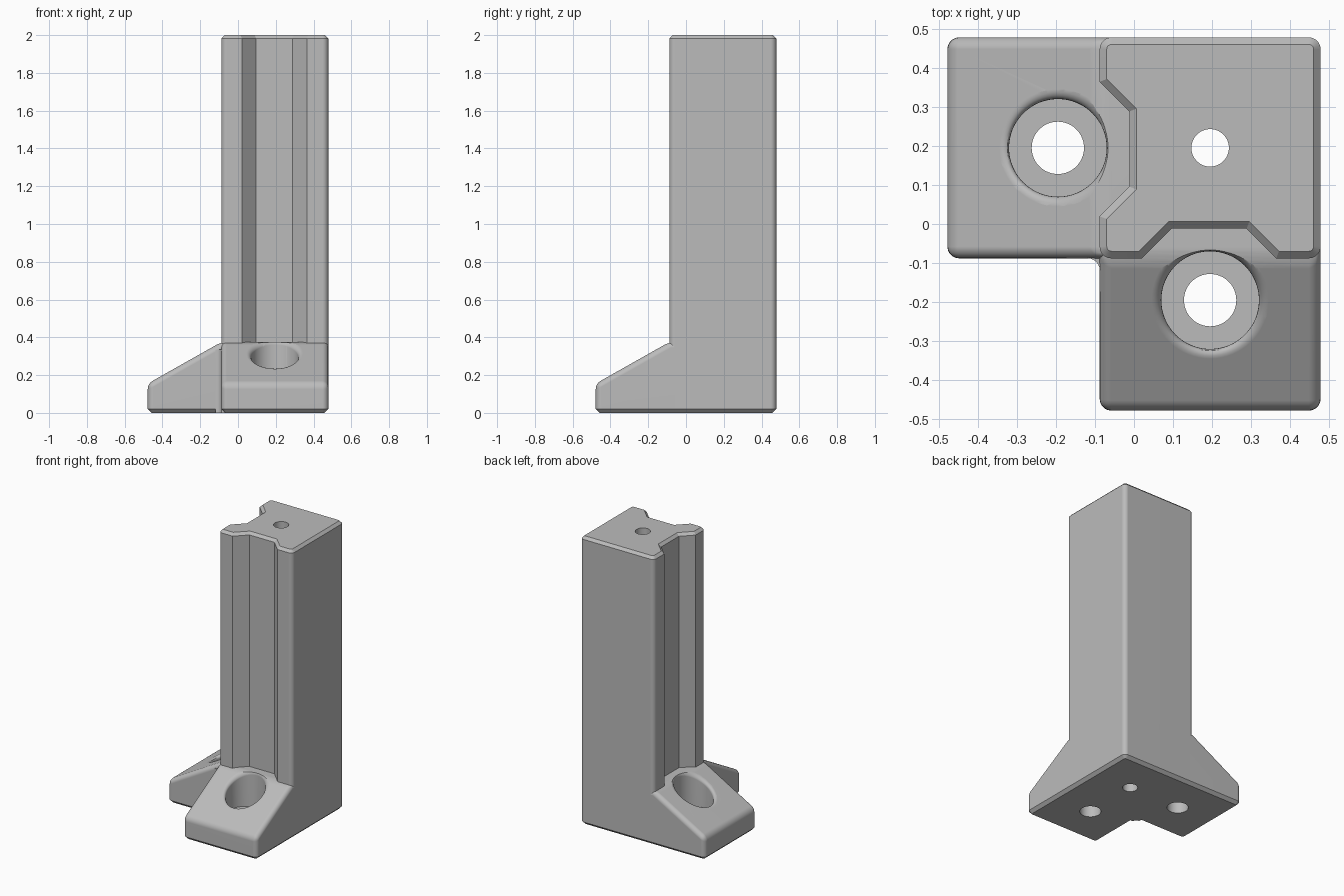
import bpy, bmesh
from math import pi, sin, cos
from mathutils import Vector

if "Cube" in bpy.data.objects:
    bpy.data.objects.remove(bpy.data.objects["Cube"], do_unlink=True)

OUT = 0.478            # outer face of column and feet
INN = -0.088           # inner face of column
SHOULDER, TOE = 0.375, 0.155
SLOPE = (SHOULDER - TOE) / (OUT + INN)
ROUND = 0.03
HOLE = 0.195           # distance of every hole from the centre lines

grey = bpy.data.materials.new("plain_grey")
grey.use_nodes = True
grey.diffuse_color = (0.5, 0.5, 0.5, 1)
grey.node_tree.nodes["Principled BSDF"].inputs["Base Color"].default_value = (0.5, 0.5, 0.5, 1)


def prism(points, offset):
    """Extrude a polygon of 3D points along an offset."""
    bm = bmesh.new()
    face = bm.faces.new([bm.verts.new(p) for p in points])
    ext = bmesh.ops.extrude_face_region(bm, geom=[face])
    moved = [v for v in ext["geom"] if isinstance(v, bmesh.types.BMVert)]
    bmesh.ops.translate(bm, vec=offset, verts=moved)
    bmesh.ops.recalc_face_normals(bm, faces=bm.faces)
    return bm


def bevel(bm, rule, size, segments):
    edges = [e for e in bm.edges if rule(*[v.co for v in e.verts])]
    bmesh.ops.bevel(bm, geom=edges, offset=size, segments=segments,
                    profile=0.5, affect="EDGES", clamp_overlap=True)


def at_height(z):
    return lambda a, b: abs(a.z - z) < 1e-4 and abs(b.z - z) < 1e-4


def make(name, bm):
    bmesh.ops.recalc_face_normals(bm, faces=bm.faces)
    mesh = bpy.data.meshes.new(name)
    bm.to_mesh(mesh)
    bm.free()
    obj = bpy.data.objects.new(name, mesh)
    obj.data.materials.append(grey)
    bpy.context.collection.objects.link(obj)
    return obj


def swap(p, on):
    return Vector((p[1], p[0], p[2])) if on else Vector(p)


def lathe(name, centre, rings, outward, sides=64):
    """Stack of circles (radius, height, sheared) following the foot's slope."""
    bm = bmesh.new()
    loops = []
    for r, z, sheared in rings:
        loop = []
        for i in range(sides):
            d = Vector((cos(2 * pi * i / sides), sin(2 * pi * i / sides))) * r
            drop = SLOPE * d.dot(outward) if sheared else 0
            loop.append(bm.verts.new((centre[0] + d.x, centre[1] + d.y, z - drop)))
        loops.append(loop)
    for low, high in zip(loops, loops[1:]):
        for i in range(sides):
            j = (i + 1) % sides
            bm.faces.new((low[i], low[j], high[j], high[i]))
    bm.faces.new(loops[0])
    bm.faces.new(loops[-1])
    return make(name, bm)


# Column with a trapezoid groove in its two inner faces
half = [(INN, INN), (0.02, INN), (0.096, -0.012), (0.288, -0.012), (0.364, INN), (OUT, INN)]
outline = half + [(OUT, OUT)] + [(y, x) for x, y in reversed(half[1:])]
bm = prism([(x, y, 0) for x, y in outline], (0, 0, 2))
ends = (INN, OUT)
corner = lambda p: all(min(abs(c - e) for e in ends) < 1e-4 for c in p.xy)
bevel(bm, lambda a, b: corner(a) and (a.xy - b.xy).length < 1e-4, ROUND, 5)
bevel(bm, at_height(2), 0.018, 1)
bevel(bm, at_height(0), 0.02, 1)
parts = [make("column", bm)]

# Two sloped feet, running forward and to the right
profile = [(-OUT, 0), (-OUT, TOE), (INN, SHOULDER), (OUT, SHOULDER), (OUT, 0)]
for name, on in (("front_foot", False), ("right_foot", True)):
    bm = prism([swap((INN, a, z), on) for a, z in profile], swap((OUT - INN, 0, 0), on))
    floor = at_height(0)
    bevel(bm, lambda a, b: not floor(a, b), ROUND, 5)
    bevel(bm, floor, 0.02, 1)
    parts.append(make(name, bm))

# Hole cutters: a plain bore, and counterbores with a softened rim
cutters = [lathe("column_bore", (HOLE, HOLE),
                 [(0.048, -0.1, False), (0.048, 2.1, False)], Vector((0, 0)))]
surface = SHOULDER - SLOPE * (HOLE + INN)
rim = [(0.15 - 0.025 * cos(t), surface - 0.025 * (1 - sin(t)), True)
       for t in [i * pi / 10 for i in range(6)]]
rings = [(0.067, -0.1, False), (0.067, 0.135, False), (0.125, 0.135, False)]
rings += rim + [(0.15, surface + 0.15, True)]
for name, on in (("front_counterbore", False), ("right_counterbore", True)):
    centre = swap((HOLE, -HOLE, 0), on)
    cutters.append(lathe(name, centre, rings, swap((0, -1, 0), on).xy))

for part in parts:
    bpy.context.view_layer.objects.active = part
    for cutter in cutters:
        mod = part.modifiers.new("cut", "BOOLEAN")
        mod.operation = "DIFFERENCE"
        mod.solver = "EXACT"
        mod.object = cutter
        bpy.ops.object.modifier_apply(modifier=mod.name)
for cutter in cutters:
    bpy.data.objects.remove(cutter, do_unlink=True)

# Small fillet in the inside corner between the feet
far = INN - ROUND
arc = [(far + ROUND * cos(t), far + ROUND * sin(t), 0) for t in [i * pi / 12 for i in range(7)]]
inset = INN + 0.02
post = [(inset, far, 0)] + arc + [(far, inset, 0), (inset, inset, 0)]
parts.append(make("corner_fillet", prism(post, (0, 0, 0.335))))

# Smooth rounds, crisp chamfers
for obj in bpy.context.view_layer.objects:
    obj.select_set(obj in parts)
bpy.context.view_layer.objects.active = parts[0]
bpy.ops.object.shade_smooth_by_angle(angle=pi / 6)
for part in parts:
    mod = part.modifiers.new("flat_faces", "WEIGHTED_NORMAL")
    mod.keep_sharp = True
